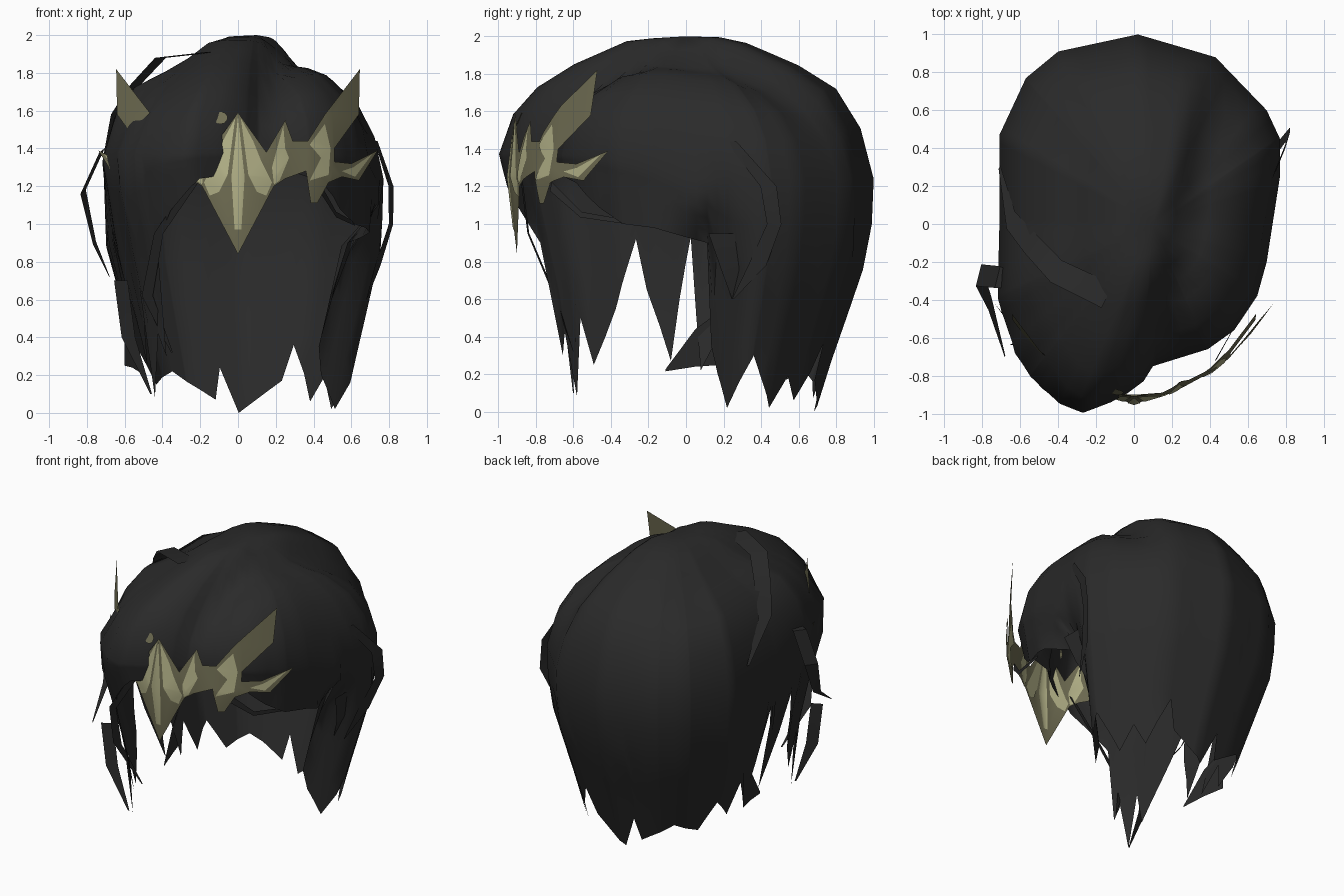
import bpy, bmesh, math
from mathutils import Vector

if "Cube" in bpy.data.objects:
    bpy.data.objects.remove(bpy.data.objects["Cube"])


def material(name, rgb):
    m = bpy.data.materials.new(name)
    m.diffuse_color = (*rgb, 1)
    m.use_nodes = True
    m.node_tree.nodes["Principled BSDF"].inputs["Base Color"].default_value = m.diffuse_color
    return m


HAIR = material("charcoal hair", (0.023, 0.023, 0.023))
DARK = material("dark bronze", (0.165, 0.157, 0.088))
LIGHT = material("pale gold", (0.46, 0.45, 0.25))


def finish(name, bm, mat, smooth=None):
    me = bpy.data.meshes.new(name)
    bm.to_mesh(me)
    bm.free()
    ob = bpy.data.objects.new(name, me)
    bpy.context.collection.objects.link(ob)
    me.materials.append(mat)
    if smooth:
        bpy.ops.object.select_all(action='DESELECT')
        ob.select_set(True)
        bpy.context.view_layer.objects.active = ob
        bpy.ops.object.shade_smooth_by_angle(angle=math.radians(smooth))
    return ob


def lerp(table, t):
    """Piecewise linear lookup in rising (key, value) pairs."""
    if t <= table[0][0]:
        return table[0][1]
    for (a, va), (b, vb) in zip(table, table[1:]):
        if t <= b:
            return va + (vb - va) * (t - a) / (b - a)
    return table[-1][1]


# ---- hair shell: widest outline, dome profile, ragged hem ----
CX = 0.03
OUTLINE = [(.77, .25), (.77, .45), (.70, .60), (.43, .88), (.02, 1.0), (-.40, .91),
           (-.57, .77), (-.71, .47), (-.71, 0), (-.72, -.40), (-.66, -.72), (-.57, -.84),
           (-.40, -.96), (-.27, -1.0), (-.12, -.94), (-.03, -.89), (.05, -.83),
           (.10, -.75), (.39, -.66), (.53, -.56), (.65, -.38), (.70, -.20)]
polar = sorted((math.degrees(math.atan2(y, x - CX)) % 360, math.hypot(x - CX, y))
               for x, y in OUTLINE)
corners = [a for a, _ in polar]
polar = [(polar[-1][0] - 360, polar[-1][1])] + polar + [(polar[0][0] + 360, polar[0][1])]


def outline_radius(deg):
    """Distance to the straight-sided outline along one direction."""
    for (a, ra), (b, rb) in zip(polar, polar[1:]):
        if deg <= b:
            sa, sb, sc = (math.sin(math.radians(v)) for v in (b - deg, deg - a, b - a))
            return sc / (sa / ra + sb / rb)


# scale of the outline, height at back and sides, height at front
DOME = [(.18, 1.995, 1.99), (.32, 1.965, 1.975), (.45, 1.91, 1.92), (.6, 1.845, 1.86),
        (.8, 1.72, 1.75), (.93, 1.51, 1.61), (1, 1.24, 1.38)]
BACK_TAPER = [(0, .69), (.2, .75), (.5, .855), (.88, .985), (1.24, 1)]
FRONT_TAPER = [(.25, .75), (.6, .80), (1, .90), (1.38, 1)]
TUCK = [(0, .08), (9, .16), (13, .2), (17, .16), (26, 0)]  # right edge curls inward
# angle around the head (0 = right, 90 = back) and height of the hem there
HEM = [(0, .93), (9, .9), (13, .35), (17, .2), (23, .02), (32, .3), (45, .02), (53, .19),
       (60, .06), (71, .36), (75, .17), (94, 0), (101, .24), (104, .07), (122, .22),
       (135, .15), (145, .35), (155, .2), (163, .42), (172, .22), (175, .5), (178, .93),
       (183, .6), (188, .27), (198, .65), (201, .92), (212, .55), (223, .25), (226, .5),
       (230, .08), (234, .42), (237, .3), (239, .9), (246, 1.07), (256, 1.24), (270, 1.28),
       (290, 1.28), (305, 1.22), (318, 1.08), (330, 1.0), (345, .98), (360, .93)]

angles = []
for (a, _), (b, _) in zip(HEM, HEM[1:]):
    n = math.ceil((b - a) / 8)
    angles += [a + (b - a) * i / n for i in range(n)]
angles = sorted(angles + [c for c in corners if min(abs(c - a) for a in angles) > .3])


def shell_point(deg, s, z):
    r = outline_radius(deg) * s
    if z > 1.3:  # flattened temple beneath the left horn
        r *= 1 - .12 * math.exp(-((deg - 228) / 16) ** 2) * min(1, (z - 1.3) / .2)
    a = math.radians(deg)
    x = CX + max(0, 1 - s) * .07 + r * math.cos(a)
    y = r * math.sin(a)
    if z > 1.3:  # valley of the parting, lower lobe right of it, sloped left side
        d = x - .29 - .2 * y
        lobe = .06 + .12 * min(.5, max(0, y + .05))
        z -= min(1, (z - 1.3) / .4) * (.13 * math.exp(-(d / .09) ** 2)
                                       + lobe * min(1, max(0, d / .12))
                                       + .05 * math.exp(-((x + .35) / .17) ** 2))
    elif z < 1.1:
        x -= lerp(TUCK, deg) * min(1, (1.1 - z) / .2)
    return Vector((x, y, z))


bm = bmesh.new()
pole = bm.verts.new((.10, 0, 2.0))
columns = []
for deg in angles:
    front = min(1, max(0, -math.sin(math.radians(deg)) * 1.5))
    rings = [(s, zb + (zf - zb) * front) for s, zb, zf in DOME]
    top, hem = rings[-1][1], lerp(HEM, deg)
    for i in range(1, 6):
        z = top + (hem - top) * i / 5
        rings.append((lerp(BACK_TAPER, z) * (1 - front) + lerp(FRONT_TAPER, z) * front, z))
    columns.append([bm.verts.new(shell_point(deg, s, z)) for s, z in rings])
for c, d in zip(columns, columns[1:] + columns[:1]):
    bm.faces.new((pole, c[0], d[0]))
    for i in range(len(c) - 1):
        bm.faces.new((c[i], c[i + 1], d[i + 1], d[i]))
finish("hair_shell", bm, HAIR, 60)


# ---- loose strands: tapered ribbons ----
def ribbon(name, pts, across, widths):
    bm = bmesh.new()
    across = Vector(across).normalized()
    rows = []
    for p, w in zip(pts, widths):
        rows.append([bm.verts.new(Vector(p) + across * w * k) for k in (-.5, .5)])
    for a, b in zip(rows, rows[1:]):
        bm.faces.new((a[0], a[1], b[1], b[0]))
    finish(name, bm, HAIR, 40)


ribbon("crown_strand", [(-.14, -.38, 1.91), (-.41, -.25, 1.88), (-.55, -.1, 1.73),
                        (-.65, .02, 1.58), (-.71, .30, 1.35)],
       (.5, 1, 0), (.14, .13, .12, .1, .02))
ribbon("left_loop_strand", [(-.64, -.30, 1.42), (-.72, -.28, 1.39), (-.82, -.27, 1.17),
                            (-.76, -.42, .9), (-.68, -.7, .72)],
       (.25, 1, .2), (.08, .12, .12, .07, .01))
ribbon("right_loop_strand", [(.73, .24, 1.44), (.81, .44, 1.2), (.81, .47, 1.0),
                             (.74, .38, .78), (.68, .25, .6)],
       (.3, 1, 0), (.06, .09, .08, .1, .01))
ribbon("right_cheek_strand", [(.43, -.72, 1.2), (.52, -.56, 1.05), (.62, -.25, 1.0)],
       (0, .2, 1), (.05, .03, .02))
ribbon("left_face_strand", [(-.2, -.88, 1.27), (-.42, -.84, .95), (-.48, -.70, .62),
                            (-.35, -.6, .32)], (1, .2, 0), (.05, .05, .06, .01))
ribbon("left_lock_wisp", [(-.62, -.62, .7), (-.58, -.62, .4), (-.46, -.6, .1)],
       (1, .5, 0), (.08, .08, .01))
ribbon("right_side_lock", [(.70, .2, .95), (.66, .25, .75), (.6, .25, .6)],
       (0, 1, 0), (.16, .12, .01))
ribbon("left_nape_lock", [(-.60, .2, .4), (-.56, .05, .34), (-.52, -.11, .22)],
       (0, 0, 1), (.3, .2, .01))

# ---- tiara: flat outline sliced, then bent around the forehead ----
BEND = [(0, -.95), (.2, -.89), (.4, -.79), (.5, -.71), (.62, -.57), (.74, -.43)]
BAND = [(0, 1.59), (.15, 1.38), (.25, 1.55), (.29, 1.44), (.37, 1.44), (.46, 1.58),
        (.645, 1.82), (.64, 1.58), (.51, 1.4), (.51, 1.33), (.6, 1.32), (.74, 1.39),
        (.64, 1.23), (.55, 1.25), (.48, 1.22), (.42, 1.11), (.385, 1.11), (.36, 1.28),
        (.25, 1.24), (.19, 1.20), (0, .84)]
INLAYS = [[(0, 1.57), (.035, 1.25), (.018, .97), (0, .97)],
          [(.015, 1.56), (.08, 1.44), (.12, 1.34), (.18, 1.22), (.15, 1.15), (.1, 1.17),
           (.055, 1.26)],
          [(.24, 1.52), (.25, 1.40), (.27, 1.35), (.22, 1.23), (.19, 1.21), (.18, 1.3)],
          [(.46, 1.53), (.49, 1.4), (.48, 1.26), (.38, 1.23), (.44, 1.35), (.38, 1.42)],
          [(.55, 1.28), (.61, 1.3), (.71, 1.37), (.62, 1.25)]]


def bent_plate(name, polys, mat, lift):
    bm = bmesh.new()
    for poly in polys:
        for side in (1, -1):
            f = bm.faces.new([bm.verts.new((x * side, 0, z)) for x, z in poly])
            f.normal_update()
            if f.normal.y > 0:
                f.normal_flip()
    bmesh.ops.triangulate(bm, faces=bm.faces[:])
    cuts = [((1, 0, 0), (x * k, 0, 0)) for x, _ in BEND[1:-1] for k in (1, -1)]
    cuts.append(((0, 0, 1), (0, 0, 1.25)))
    for no, co in cuts:
        bmesh.ops.bisect_plane(bm, geom=bm.verts[:] + bm.edges[:] + bm.faces[:],
                               plane_co=co, plane_no=no, dist=1e-5)
    for v in bm.verts:
        v.co.y = lerp(BEND, abs(v.co.x)) + .12 * abs(v.co.z - 1.25) - lift
    bmesh.ops.remove_doubles(bm, verts=bm.verts[:], dist=1e-4)
    finish(name, bm, mat, 50)


bent_plate("tiara_band", [BAND], DARK, 0)
bent_plate("tiara_inlay_front", INLAYS, LIGHT, .005)
bent_plate("tiara_inlay_back", INLAYS, LIGHT, -.005)

# ---- small stud on the fringe ----
bm = bmesh.new()
bmesh.ops.create_circle(bm, cap_ends=True, segments=10, radius=.036)
normal = Vector((-.1, -.9, .4))
turn = normal.to_track_quat('Z', 'Y')
centre = shell_point(262, .945, 1.56) + normal * .012
for v in bm.verts:
    v.co = centre + turn @ v.co
finish("fringe_stud", bm, DARK)
